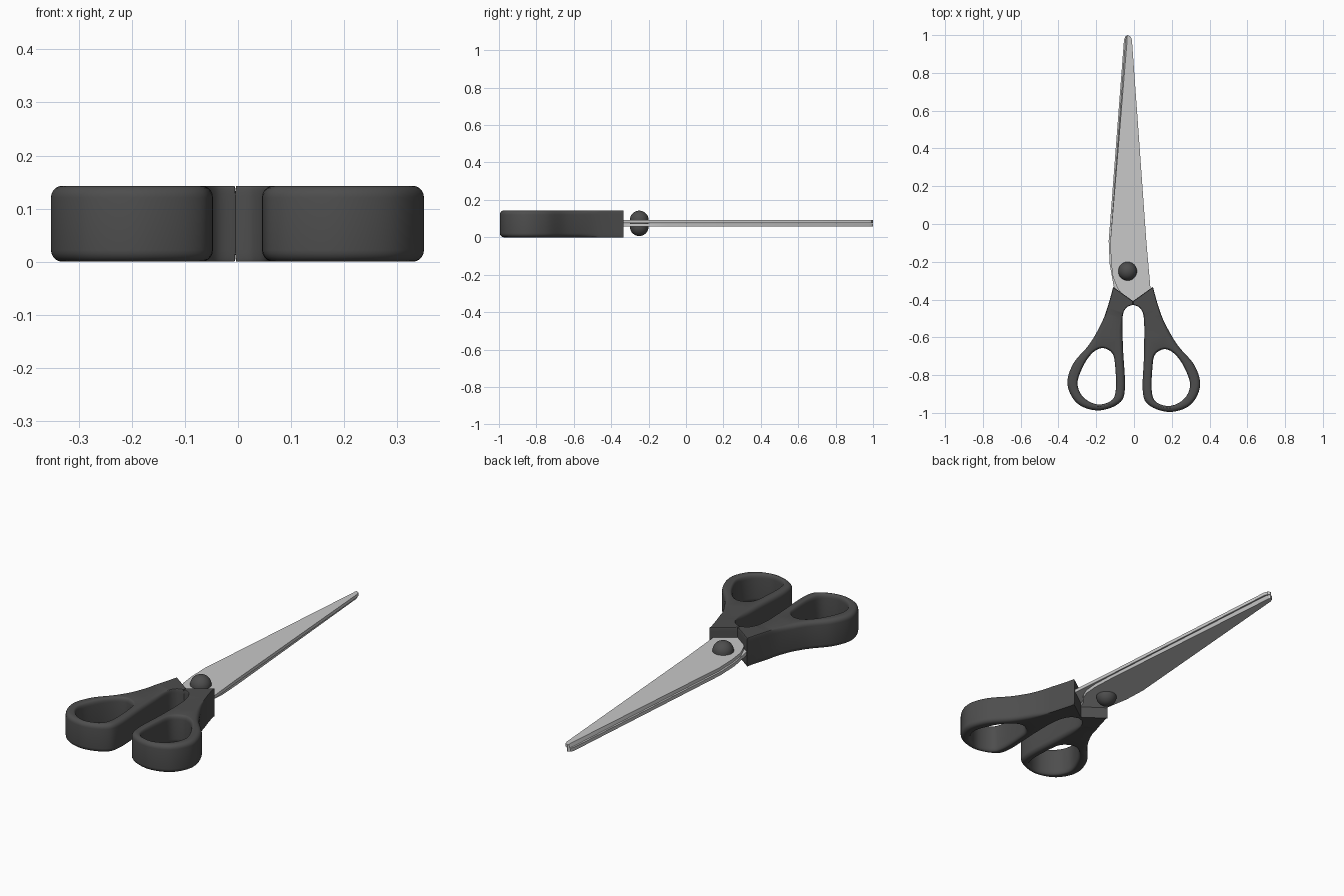
import bpy, bmesh, math
from mathutils import Vector

if "Cube" in bpy.data.objects:
    bpy.data.objects.remove(bpy.data.objects["Cube"])


def material(name, v):
    m = bpy.data.materials.new(name)
    m.diffuse_color = (v, v, v, 1)
    m.use_nodes = True
    m.node_tree.nodes["Principled BSDF"].inputs["Base Color"].default_value = m.diffuse_color
    return m


DARK = material("dark grey plastic", 0.075)
STEEL = material("light steel", 0.58)


def finish(bm, name, mat, angle):
    bmesh.ops.recalc_face_normals(bm, faces=bm.faces)
    me = bpy.data.meshes.new(name)
    bm.to_mesh(me)
    bm.free()
    me.materials.append(mat)
    ob = bpy.data.objects.new(name, me)
    bpy.context.collection.objects.link(ob)
    bpy.ops.object.select_all(action='DESELECT')
    ob.select_set(True)
    bpy.context.view_layer.objects.active = ob
    bpy.ops.object.shade_smooth_by_angle(angle=math.radians(angle))
    return ob


def spline(pts, closed, n=7):
    """Smooth curve through the points."""
    p = [Vector(q) for q in pts]
    p = [p[-1]] + p + p[:2] if closed else [p[0]] + p + [p[-1]]
    out = []
    for a, b, c, d in zip(p, p[1:], p[2:], p[3:]):
        for i in range(n):
            t = i / n
            out.append(0.5 * (2 * b + (c - a) * t + (2 * a - 5 * b + 4 * c - d) * t * t
                              + (3 * b - a - 3 * c + d) * t ** 3))
    return out if closed else out + [p[-1]]


def inward(ring):
    """Unit vectors pointing to the inside of a closed ring."""
    n = len(ring)
    area = sum(ring[i - 1].cross(ring[i]) for i in range(n))
    s = 1 if area > 0 else -1
    res = []
    for i in range(n):
        t = (ring[(i + 1) % n] - ring[i - 1]).normalized()
        res.append(Vector((-t.y, t.x)) * s)
    return res


# Handles: rounded loops with a finger hole
OUTER = [(-.11, -.333), (-.137, -.43), (-.17, -.52), (-.235, -.635), (-.322, -.74),
         (-.352, -.85), (-.30, -.95), (-.19, -.987), (-.08, -.95), (-.048, -.87),
         (-.058, -.66), (-.061, -.5), (-.042, -.445), (-.005, -.428)]
HOLE = [(-.165, -.657), (-.115, -.685), (-.1, -.75), (-.096, -.875), (-.12, -.935),
        (-.195, -.955), (-.27, -.915), (-.299, -.84), (-.265, -.745), (-.217, -.68)]
HEIGHT, ROUND, STEPS = 0.143, 0.022, 5


def handle(name, place):
    bm = bmesh.new()
    layers = []
    for k in range(STEPS + 1):
        a = math.pi / 2 * k / STEPS
        layers.append((ROUND * (1 - math.cos(a)), 1 - math.sin(a)))
    layers += [(HEIGHT - z, i) for z, i in reversed(layers)]
    rims = [[], []]
    for ring, radius in ((spline(OUTER, False) + [Vector((-.005, -.408))], .021),
                         (spline(HOLE, True), -.012)):
        nrm = inward(ring)
        prev = None
        for li, (z, inset) in enumerate(layers):
            cur = []
            for p, d in zip(ring, nrm):
                w = min(1, max(.12, (-.45 - p.y) / .12))
                q = p + d * radius * inset * w
                cur.append(bm.verts.new((*place(q), z)))
            n = len(cur)
            if prev:
                for i in range(n):
                    bm.faces.new((prev[i - 1], prev[i], cur[i], cur[i - 1]))
            if li in (0, len(layers) - 1):
                rims[li > 0] += [(cur[i - 1], cur[i]) for i in range(n)]
            prev = cur
    for rim in rims:
        edges = [bm.edges.get(e) for e in rim]
        bmesh.ops.triangle_fill(bm, edges=edges, use_beauty=True)
    return finish(bm, name, DARK, 40)


handle("left_handle", lambda p: (p.x, p.y))
handle("right_handle", lambda p: (-.01 - p.x + .008 * min(1, max(0, (-.45 - p.y) / .3)),
                                  p.y - .008 * min(1, max(0, (-.45 - p.y) / .3))))


# Blades: flat plates; third value narrows the outer face to form the cutting bevel
def blade(name, pts, z_in, z_out):
    bm = bmesh.new()
    a = [bm.verts.new((x, y, z_in)) for x, y, dx in pts]
    b = [bm.verts.new((x + dx, y, z_out)) for x, y, dx in pts]
    bm.faces.new(a)
    bm.faces.new(b)
    for i in range(len(a)):
        bm.faces.new((a[i - 1], a[i], b[i], b[i - 1]))
    return finish(bm, name, STEEL, 20)


blade("upper_blade",
      [(-.032, 1, 0), (-.018, .993, 0), (-.011, .975, 0), (.066, -.1, 0), (.088, -.35, 0),
       (.075, -.38, 0), (-.005, -.412, 0), (-.04, -.395, 0), (-.085, -.345, 0),
       (-.112, -.28, 0), (-.122, -.2, 0), (-.125, -.09, 0), (-.045, .975, .009),
       (-.04, .993, .004)], .0755, .092)
blade("lower_blade",
      [(-.032, 1, 0), (-.046, .993, 0), (-.053, .975, 0), (-.134, -.09, 0), (-.129, -.21, 0),
       (-.104, -.35, 0), (-.085, -.38, 0), (-.005, -.412, 0), (.01, -.375, 0),
       (.042, -.335, 0), (.06, -.29, 0), (.066, -.22, 0), (.06, -.1, 0),
       (-.018, .975, -.009), (-.024, .993, -.004)], .0745, .057)

# Pivot: a pin with a dome above and below the blades
bm = bmesh.new()
bmesh.ops.create_uvsphere(bm, u_segments=32, v_segments=16, radius=.05)
for v in bm.verts:
    if abs(v.co.z) > .001:
        v.co.z += math.copysign(.018, v.co.z)
    v.co += Vector((-.034, -.25, .0745))
finish(bm, "pivot", DARK, 60)
